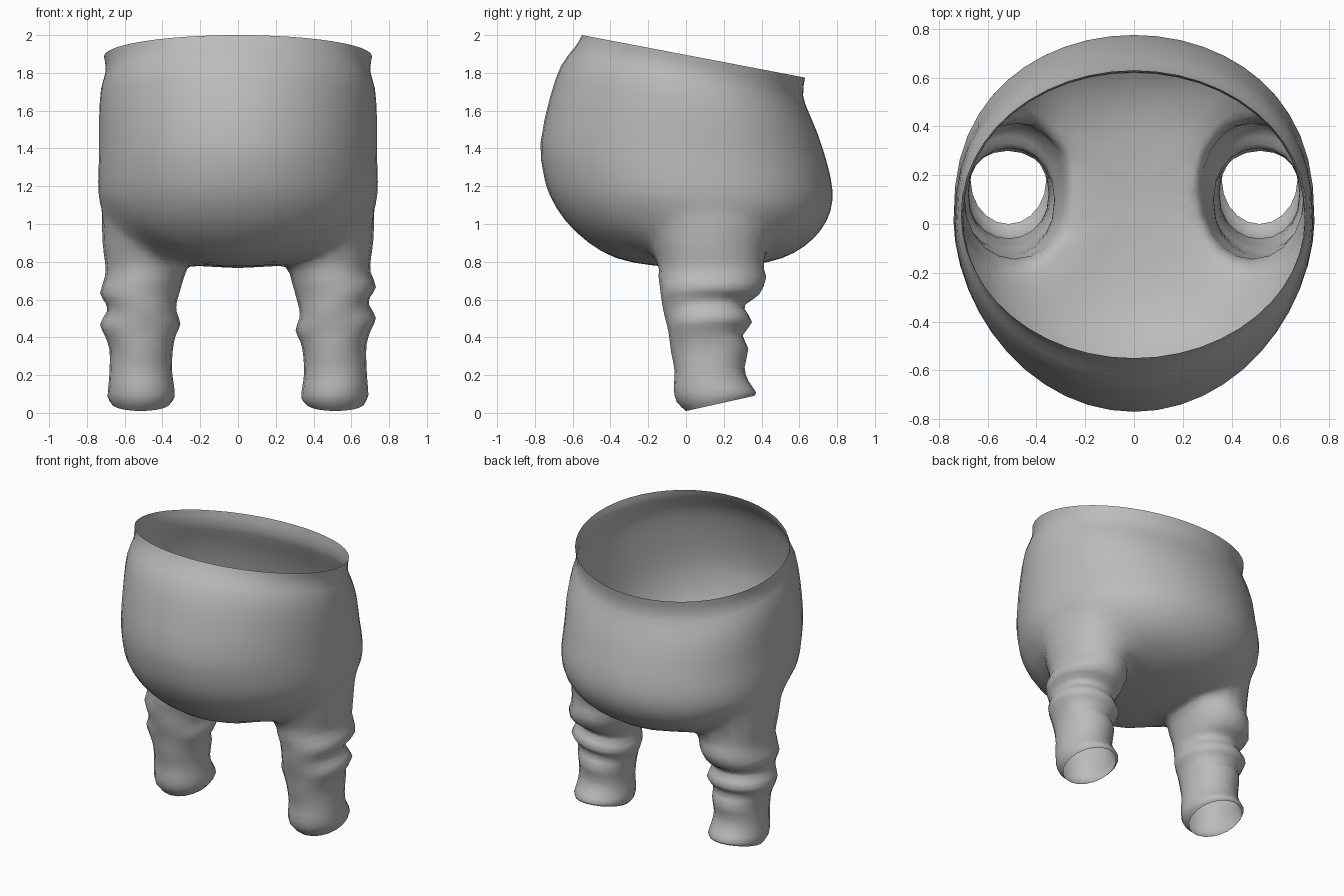
import bpy, bmesh
from math import sin, cos, pi, copysign
from mathutils import Vector

cube = bpy.data.objects.get("Cube")
if cube:
    bpy.data.objects.remove(cube)

grey = bpy.data.materials.new("cloth grey")
grey.use_nodes = True
grey.diffuse_color = (0.5, 0.5, 0.5, 1)
grey.node_tree.nodes["Principled BSDF"].inputs["Base Color"].default_value = (0.5, 0.5, 0.5, 1)


def refine(rows, steps):
    """Smoothly interpolate between the given section rows."""
    rows = [Vector(r) for r in rows]
    out = []
    for i in range(len(rows) - 1):
        a, b, c, d = (rows[max(0, min(len(rows) - 1, i + k))] for k in (-1, 0, 1, 2))
        for s in range(steps):
            t = s / steps
            out.append(b + (c - a) * t / 2 + (a * 2 - b * 5 + c * 4 - d) * t**2 / 2
                       + (b * 3 - a - c * 3 + d) * t**3 / 2)
    return out + [rows[-1]]


def loft(name, rows, sides, front, back, mirror=1, lean=0):
    """Closed tube; row = front y, front z, back y, back z, inner x, outer x.
    front and back make the section pointed (+) or square (-) past the first rows;
    lean raises the outer side of the folds."""
    bm = bmesh.new()
    rings = []
    rows = refine(rows, 2)
    for i, (yf, zf, yb, zb, x0, x1) in enumerate(rows):
        u = i / (len(rows) - 1)
        ring = []
        for k in range(sides):
            a = 2 * pi * k / sides
            c = cos(a)
            power = 1 + (front if c > 0 else back) * min(1, 4 * u)
            t = (1 - copysign(abs(c) ** power, c)) / 2
            x = (x0 + x1) / 2 + (x1 - x0) / 2 * sin(a)
            z = zf + (zb - zf) * t + lean * sin(a) * sin(pi * u)
            ring.append(bm.verts.new((mirror * x, yf + (yb - yf) * t, z)))
        rings.append(ring)
    for low, high in zip(rings, rings[1:]):
        for k in range(sides):
            n = (k + 1) % sides
            bm.faces.new((low[k], low[n], high[n], high[k]))
    bm.faces.new(rings[0])
    bm.faces.new(rings[-1])
    bmesh.ops.recalc_face_normals(bm, faces=bm.faces)
    mesh = bpy.data.meshes.new(name)
    bm.to_mesh(mesh)
    bm.free()
    mesh.materials.append(grey)
    obj = bpy.data.objects.new(name, mesh)
    bpy.context.collection.objects.link(obj)
    return obj


# Round body, from the tilted waist down to the crotch
body_rows = [(yf, zf, yb, zb, -w, w) for yf, zf, yb, zb, w in (
    (-.55, 2.0, .63, 1.775, .71),
    (-.585, 1.94, .62, 1.68, .70),
    (-.66, 1.84, .65, 1.59, .725),
    (-.72, 1.67, .70, 1.47, .735),
    (-.77, 1.43, .75, 1.31, .735),
    (-.755, 1.27, .775, 1.18, .74),
    (-.72, 1.15, .765, 1.07, .73),
    (-.64, 1.02, .715, .97, .685),
    (-.52, .905, .63, .885, .59),
    (-.37, .82, .51, .82, .45),
    (-.17, .78, .35, .785, .25),
    (.08, .768, .12, .768, .02))]
trousers = loft("trousers", body_rows, 48, .12, -.18)

# Wrinkled legs, from the slanted hem up into the body
leg_rows = [
    (.0, .01, .36, .09, .36, .67),
    (-.05, .06, .37, .11, .335, .69),
    (-.065, .13, .33, .17, .34, .685),
    (-.06, .22, .31, .24, .35, .68),
    (-.08, .33, .33, .34, .345, .68),
    (-.09, .41, .30, .41, .33, .705),
    (-.10, .46, .35, .48, .305, .73),
    (-.115, .52, .31, .55, .325, .695),
    (-.125, .57, .33, .59, .325, .70),
    (-.135, .64, .39, .63, .31, .73),
    (-.145, .72, .425, .72, .285, .705),
    (-.16, .80, .42, .80, .25, .715),
    (-.19, .90, .43, .90, .25, .73),
    (-.15, 1.04, .40, 1.04, .30, .73),
    (-.05, 1.2, .30, 1.2, .40, .66)]
legs = [loft("leg_" + side, leg_rows, 20, -.12, -.12, m, lean)
        for side, m, lean in (("left", 1, .035), ("right", -1, 0))]

# Merge the legs into the body
for leg in legs:
    mod = trousers.modifiers.new("merge", "BOOLEAN")
    mod.operation = "UNION"
    mod.solver = "EXACT"
    mod.object = leg
bpy.context.view_layer.update()
merged = bpy.data.meshes.new_from_object(
    trousers.evaluated_get(bpy.context.evaluated_depsgraph_get()))
trousers.modifiers.clear()
trousers.data = merged
for leg in legs:
    bpy.data.objects.remove(leg)

# Open the waist and hems, and soften the seam where the legs begin
bm = bmesh.new()
bm.from_mesh(merged)
caps = [f for f in bm.faces if len(f.verts) > 12
        and not .3 < f.calc_center_median().z < 1.5]
bmesh.ops.delete(bm, geom=caps, context="FACES")
bmesh.ops.remove_doubles(bm, verts=bm.verts, dist=.008)
bmesh.ops.triangulate(bm, faces=[f for f in bm.faces if len(f.verts) > 4])
seam = [v for v in bm.verts if abs(v.co.x) > .15 and .73 < v.co.z < 1.08
        and -.35 < v.co.y < .55]
for _ in range(4):
    bmesh.ops.smooth_vert(bm, verts=seam, factor=.5, use_axis_x=True,
                          use_axis_y=True, use_axis_z=True)
bm.to_mesh(merged)
bm.free()

bpy.ops.object.select_all(action="DESELECT")
trousers.select_set(True)
bpy.context.view_layer.objects.active = trousers
bpy.ops.object.shade_smooth_by_angle(angle=1.2)
